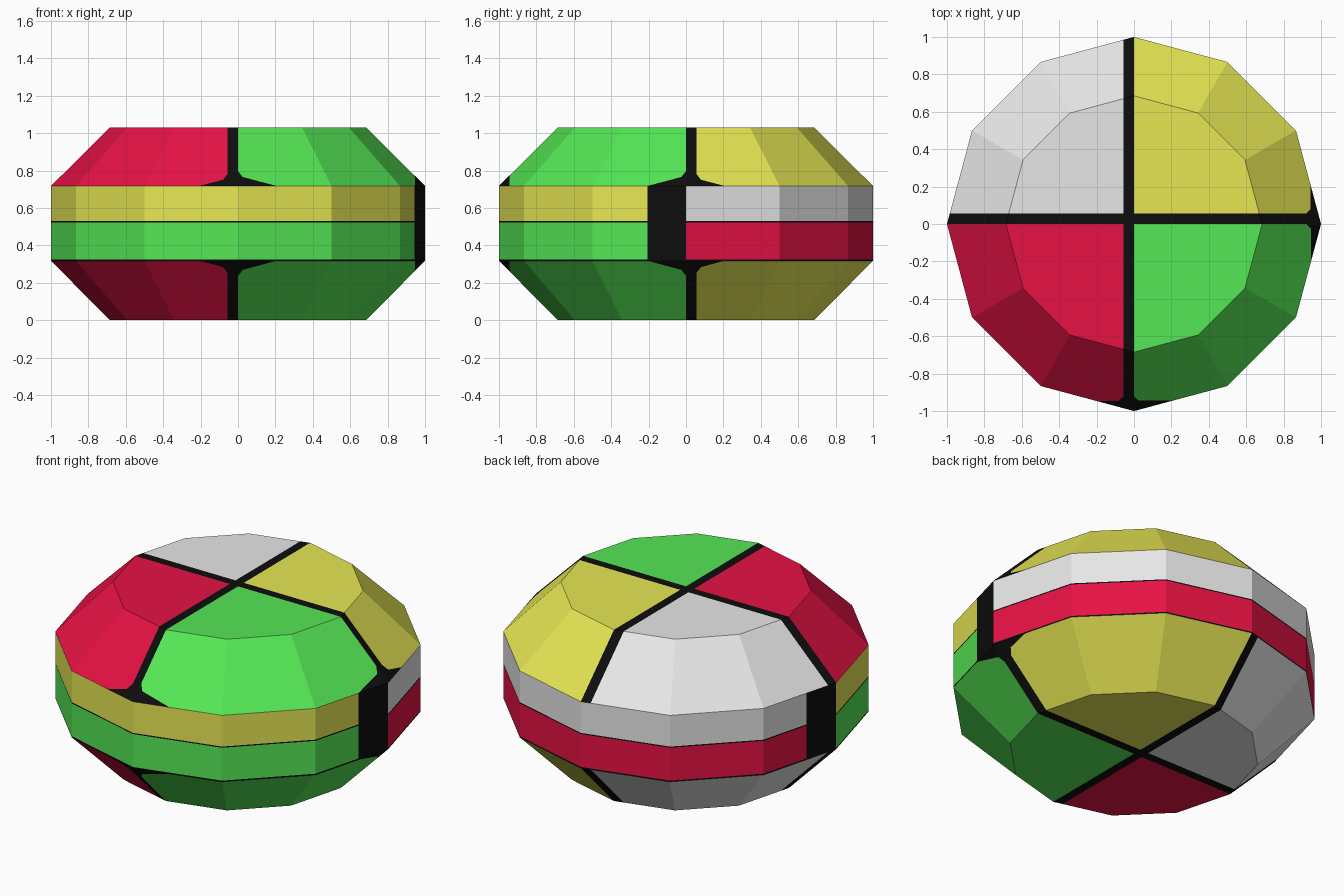
import bpy, bmesh, math

if "Cube" in bpy.data.objects:
    bpy.data.objects.remove(bpy.data.objects["Cube"])

SIDES = 12
GAP = 0.055      # width of the black cross
EDGE = 0.945     # pieces stop here on the right and front
CHAMFER = 0.025  # clipped piece corners
Z_LOW, Z_MID, Z_HIGH, Z_TOP = 0.318, 0.523, 0.718, 1.03
SEAM = 0.007

# One flat material per colour
PALETTE = [("black", (0.004, 0.004, 0.004)), ("red", (0.8, 0.006, 0.058)),
           ("green", (0.09, 0.8, 0.09)), ("yellow", (0.8, 0.8, 0.09)),
           ("white", (0.8, 0.8, 0.8))]
MATS = []
for name, rgb in PALETTE:
    m = bpy.data.materials.new(name)
    m.diffuse_color = (*rgb, 1)
    m.use_nodes = True
    m.node_tree.nodes["Principled BSDF"].inputs["Base Color"].default_value = m.diffuse_color
    MATS.append(m)
BLACK, RED, GREEN, YELLOW, WHITE = range(5)

# Outer corners of the pieces: position and outward diagonal
CORNERS = [(0, -EDGE, -1, -1), (-GAP, -EDGE, 1, -1),
           (EDGE, 0, 1, 1), (EDGE, GAP, 1, -1)]


def build(name, profile, cuts, rule, cap=None):
    """Twelve-sided shell from (radius, z) rings, cut by planes, coloured by rule."""
    bm = bmesh.new()
    rings = [[bm.verts.new((r * math.cos(i * math.tau / SIDES),
                            r * math.sin(i * math.tau / SIDES), z))
              for i in range(SIDES)] for r, z in profile]
    for lo, hi in zip(rings, rings[1:]):
        for i in range(SIDES):
            j = (i + 1) % SIDES
            bm.faces.new((lo[i], lo[j], hi[j], hi[i]))
    if cap == "top":
        bm.faces.new(rings[-1])
    elif cap == "bottom":
        bm.faces.new(rings[0][::-1])
    for co, no in cuts:
        bmesh.ops.bisect_plane(bm, geom=bm.verts[:] + bm.edges[:] + bm.faces[:],
                               dist=1e-5, plane_co=co, plane_no=no)
    for f in bm.faces:
        f.material_index = rule(f.calc_center_median())
    mesh = bpy.data.meshes.new(name)
    bm.to_mesh(mesh)
    bm.free()
    for m in MATS:
        mesh.materials.append(m)
    ob = bpy.data.objects.new(name, mesh)
    bpy.context.collection.objects.link(ob)


def cap_colour(c):
    """Four quarters separated by the black cross, clipped at right and front."""
    if -GAP < c.x < 0 or 0 < c.y < GAP or c.x > EDGE or c.y < -EDGE:
        return BLACK
    for px, py, dx, dy in CORNERS:
        a, b = dx * (c.x - px), dy * (c.y - py)
        if a < 0 and b < 0 and a + b > -CHAMFER:
            return BLACK
    if c.y > 0:
        return YELLOW if c.x > 0 else WHITE
    return GREEN if c.x > 0 else RED


def band_colour(upper):
    """Front and back halves, each ending in a black strip at one side."""
    def rule(c):
        if (c.y < 0 and c.x > EDGE) or (c.y > 0 and c.x < -EDGE):
            return BLACK
        base = Z_MID if upper else Z_LOW
        if c.z < base + SEAM:
            return BLACK
        if c.y < 0:
            return YELLOW if upper else GREEN
        return WHITE if upper else RED
    return rule


X, Y = (1, 0, 0), (0, 1, 0)
cap_cuts = [((0, 0, 0), X), ((-GAP, 0, 0), X), ((EDGE, 0, 0), X),
            ((0, 0, 0), Y), ((0, GAP, 0), Y), ((0, -EDGE, 0), Y)]
cap_cuts += [((px - dx * CHAMFER, py, 0), (dx, dy, 0)) for px, py, dx, dy in CORNERS]
band_cuts = [((EDGE, 0, 0), X), ((-EDGE, 0, 0), X), ((0, 0, 0), Y)]

# Sloped caps
build("upper_cap", [(1, Z_HIGH), (0.685, Z_TOP)], cap_cuts, cap_colour, "top")
build("lower_cap", [(0.685, 0), (1, Z_LOW)], cap_cuts, cap_colour, "bottom")

# Middle bands with thin black seams
build("upper_band", [(1, Z_MID), (1, Z_MID + SEAM), (1, Z_HIGH)],
      band_cuts, band_colour(True))
build("lower_band", [(1, Z_LOW), (1, Z_LOW + SEAM), (1, Z_MID)],
      band_cuts, band_colour(False))
